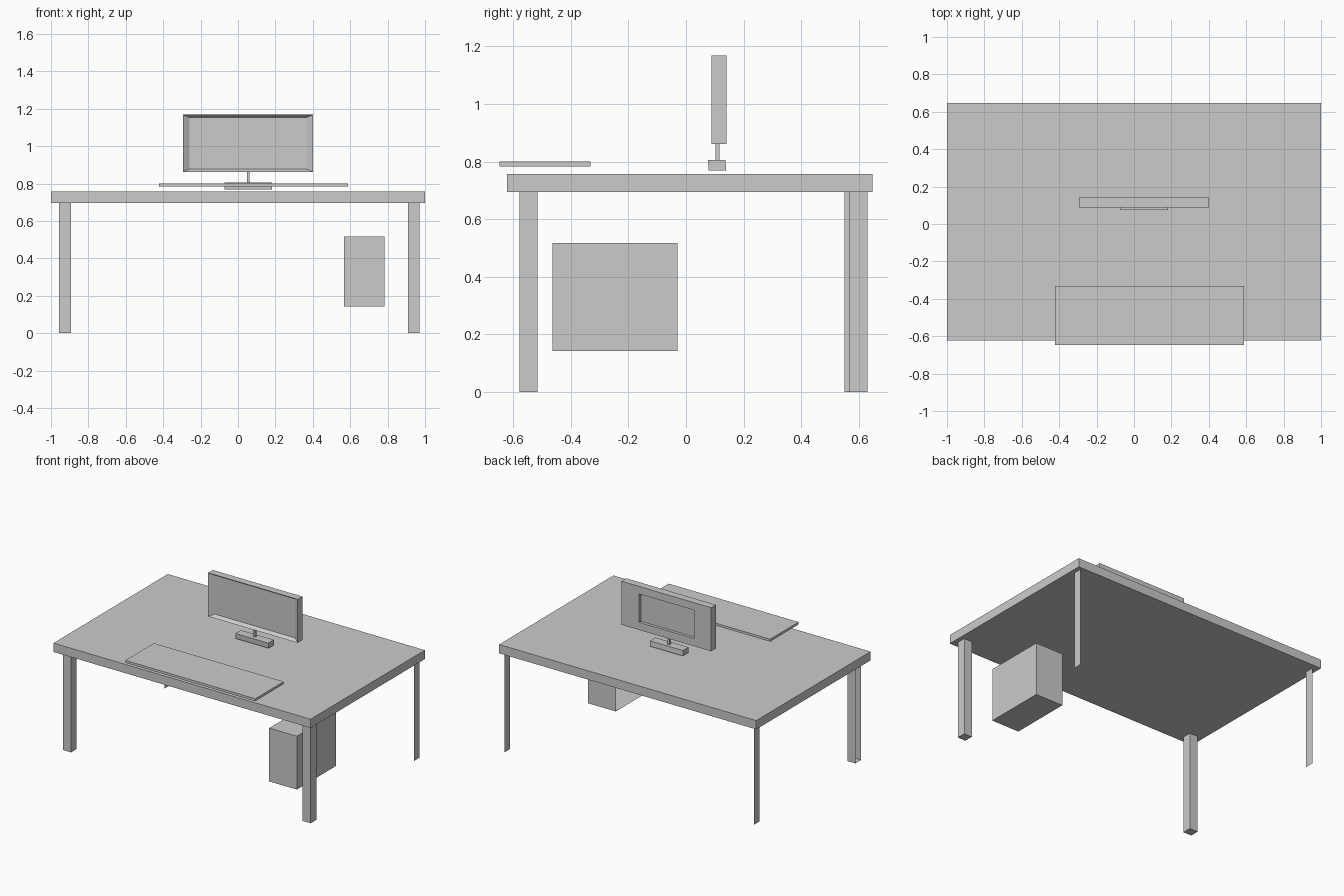
import bpy, bmesh
from mathutils import Vector

if "Cube" in bpy.data.objects:
    bpy.data.objects.remove(bpy.data.objects["Cube"])


def finish(name, bm):
    me = bpy.data.meshes.new(name)
    bm.to_mesh(me)
    bm.free()
    ob = bpy.data.objects.new(name, me)
    bpy.context.collection.objects.link(ob)
    return ob


def box_bm(x, y, z):
    """Box mesh from three (min, max) ranges."""
    bm = bmesh.new()
    bmesh.ops.create_cube(bm, size=1)
    for v in bm.verts:
        v.co = Vector([r[0] if c < 0 else r[1] for c, r in zip(v.co, (x, y, z))])
    bm.normal_update()
    return bm


def face_along(bm, direction):
    return max(bm.faces, key=lambda f: f.normal.dot(Vector(direction)))


def box(name, x, y, z, open_side=None):
    bm = box_bm(x, y, z)
    if open_side:
        bmesh.ops.delete(bm, geom=[face_along(bm, open_side)], context='FACES_ONLY')
    return finish(name, bm)


def recess(bm, face, inset_x, inset_z, depth, straight):
    """Sink a smaller panel into a face lying in the xz plane."""
    c, n = face.calc_center_median(), face.normal.copy()
    hx = max(abs(v.co.x - c.x) for v in face.verts)
    hz = max(abs(v.co.z - c.z) for v in face.verts)
    panel = bmesh.ops.inset_individual(bm, faces=[face], thickness=0.005)
    for v in face.verts:
        v.co.x = c.x + (hx - inset_x) * (1 if v.co.x > c.x else -1)
        v.co.z = c.z + (hz - inset_z) * (1 if v.co.z > c.z else -1)
    if straight:  # flat border first, then straight walls
        bmesh.ops.inset_individual(bm, faces=[face], thickness=0.0)
    for v in face.verts:
        v.co -= n * depth


# Desk
box("desk_top", (-1, 1), (-.622, .648), (.695, .757))
for side, x in (("left", (-.958, -.894)), ("right", (.908, .97))):
    box("front_leg_" + side, x, (-.578, -.515), (0, .695),
        open_side=(-1, 0, 0) if side == "left" else None)

# Rear legs are single flat strips
for side, x, y in (("left", -.958, (.55, .614)), ("right", .97, (.568, .631))):
    bm = bmesh.new()
    bm.faces.new([bm.verts.new(p) for p in ((x, y[0], 0), (x, y[1], 0),
                                            (x, y[1], .695), (x, y[0], .695))])
    finish("rear_leg_" + side, bm)

# Computer case hanging under the desk, open on its left side
box("computer_case", (.567, .782), (-.463, -.03), (.143, .518), open_side=(-1, 0, 0))

# Keyboard slab
box("keyboard", (-.422, .588), (-.648, -.332), (.783, .8))

# Monitor: sloped screen recess in front, stepped panel behind
bm = box_bm((-.295, .402), (.088, .141), (.862, 1.168))
recess(bm, face_along(bm, (0, -1, 0)), .037, .016, .025, False)
bm.normal_update()
back = max(bm.faces, key=lambda f: f.calc_center_median().y)
recess(bm, back, .135, .053, .02, True)
finish("monitor", bm)

# Stand: neck and slightly leaning foot
box("monitor_neck", (.047, .061), (.102, .117), (.795, .864))
bm = box_bm((-.073, .183), (.076, .137), (.769, .806))
for v in bm.verts:
    v.co.y += .003 if v.co.z < .79 else 0
finish("monitor_foot", bm)
